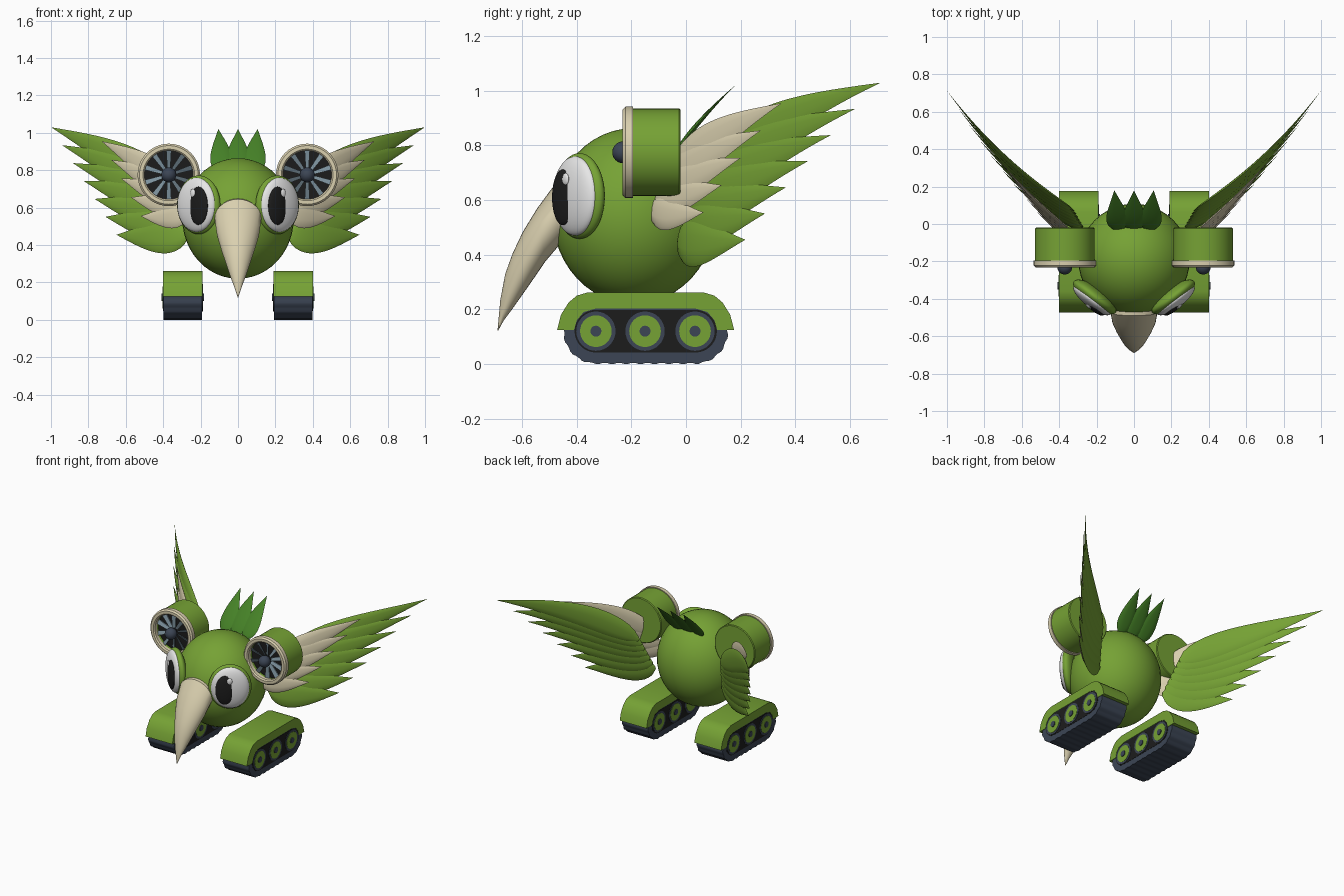
import bpy, bmesh
from math import sin, cos, pi, radians
from mathutils import Vector, Matrix

if "Cube" in bpy.data.objects:
    bpy.data.objects.remove(bpy.data.objects["Cube"])


def material(name, r, g, b):
    m = bpy.data.materials.new(name)
    m.use_nodes = True
    m.diffuse_color = (r, g, b, 1)
    bsdf = m.node_tree.nodes["Principled BSDF"]
    bsdf.inputs["Base Color"].default_value = (r, g, b, 1)
    bsdf.inputs["Roughness"].default_value = 0.7
    return m


GREEN = material("leaf green", .18, .36, .035)
DARK_GREEN = material("dark green", .06, .22, .02)
CREAM = material("cream", .70, .63, .43)
SLATE = material("slate", .045, .06, .09)
BLACK = material("black", .012, .012, .012)
WHITE = material("white", .8, .8, .8)
STEEL = material("steel blue", .2, .28, .33)


def finish(name, bm, mat, mirror=True):
    """Turn a bmesh into an object, smooth below 35 degrees, mirrored in x."""
    bmesh.ops.recalc_face_normals(bm, faces=bm.faces)
    for f in bm.faces:
        f.smooth = True
    for e in bm.edges:
        e.smooth = e.calc_face_angle(0) < radians(35)
    me = bpy.data.meshes.new(name)
    bm.to_mesh(me)
    bm.free()
    me.materials.append(mat)
    ob = bpy.data.objects.new(name, me)
    bpy.context.scene.collection.objects.link(ob)
    if mirror:
        ob.modifiers.new("Mirror", "MIRROR").use_mirror_merge = False
    return ob


def loft(bm, rings, closed=False):
    """Skin a list of rings; cap the ends unless the loft closes on itself."""
    vs = [[bm.verts.new(p) for p in ring] for ring in rings]
    n = len(vs[0])
    pairs = list(zip(vs, vs[1:])) + ([(vs[-1], vs[0])] if closed else [])
    for a, b in pairs:
        for i in range(n):
            j = (i + 1) % n
            bm.faces.new((a[i], a[j], b[j], b[i]))
    if not closed:
        bm.faces.new(vs[0][::-1])
        bm.faces.new(vs[-1])


def ellipsoid(bm, loc, scale, turn=0):
    m = Matrix.Translation(loc) @ Matrix.Rotation(turn, 4, "Z") @ Matrix.Diagonal((*scale, 1))
    bmesh.ops.create_uvsphere(bm, u_segments=40, v_segments=24, radius=1, matrix=m)


def prism(bm, outline, x0, x1):
    """Extrude a (y, z) outline along x."""
    loft(bm, [[Vector((x, y, z)) for y, z in outline] for x in (x0, x1)])


def lathe(bm, profile, cx, cz, closed=False, n=40):
    """Spin (radius, y) points about an axis along y."""
    angles = [2 * pi * i / n for i in range(n)]
    loft(bm, [[Vector((cx + r * cos(a), y, cz + r * sin(a))) for a in angles]
              for r, y in profile], closed)


def leaf(bm, base, tip, width, thick, surface, bow=0.0):
    """Lens-shaped feather drawn in 2D and laid on a surface(u, v, depth)."""
    base, tip = Vector(base), Vector(tip)
    along = tip - base
    side = Vector((-along.y, along.x)).normalized()
    rings = []
    for i in range(17):
        t = .004 + .992 * i / 16
        w = sin(pi * t ** .6)
        mid = base + along * t + side * bow * sin(pi * t)
        ring = []
        for k in range(10):
            a = 2 * pi * k / 10
            p = mid + side * (width * w * cos(a))
            ring.append(surface(p.x, p.y, thick * w * sin(a)))
        rings.append(ring)
    loft(bm, rings)


# Body
bm = bmesh.new()
ellipsoid(bm, (0, -.19, .542), (.298, .298, .322))
finish("body", bm, GREEN, mirror=False)

# Beak: (top y, top z, bottom y, bottom z, half width)
bm = bmesh.new()
sections = [(-.40, .66, -.40, .43, .11), (-.49, .645, -.46, .44, .125),
            (-.545, .57, -.515, .375, .115), (-.597, .485, -.563, .305, .092),
            (-.635, .405, -.605, .245, .068), (-.662, .33, -.637, .2, .048),
            (-.68, .235, -.668, .158, .024), (-.69, .125, -.689, .12, .002)]
rings = []
for ty, tz, by, bz, w in sections:
    top, low = Vector((0, ty, tz)), Vector((0, by, bz))
    rings.append([(top + low) / 2 + (top - low) / 2 * sin(a) + Vector((w * cos(a), 0, 0))
                  for a in (2 * pi * k / 28 for k in range(28))])
loft(bm, rings)
finish("beak", bm, CREAM, mirror=False)

# Eyes, stacked outward along the gaze direction
TURN = .6435
GAZE, ACROSS = Vector((.6, -.8, 0)), Vector((.8, .6, 0))
EYE = Vector((.21, -.39, .615))
for name, mat, out, shift, up, scale in (
        ("eye_socket", GREEN, 0, 0, 0, (.14, .05, .157)),
        ("eyeball", WHITE, .02, 0, 0, (.125, .042, .145)),
        ("pupil", BLACK, .05, -.035, -.005, (.062, .017, .102)),
        ("eye_glint", WHITE, .06, -.005, .062, (.018, .008, .022))):
    bm = bmesh.new()
    ellipsoid(bm, EYE + GAZE * out + ACROSS * shift + Vector((0, 0, up)), scale, TURN)
    finish(name, bm, mat)


# Crest
def crest_surface(u, v, d):
    q = (v - .8) / .22
    return Vector((u, -.02 + .16 * q + .04 * q * q + d, v))


bm = bmesh.new()
for x0, x1, w in ((0, 0, .065), (.08, .105, .06), (-.08, -.105, .06)):
    leaf(bm, (x0, .78), (x1, 1.02), w, .012, crest_surface)
finish("crest", bm, DARK_GREEN, mirror=False)


# Wings: long feathers behind, cream coverts in front
def wing_y(x, z):
    s = x - .3
    return .01 + .45 * s + .6 * s * s + .12 * (z - .45)


bm = bmesh.new()
for i in range(7):
    k = i / 6
    leaf(bm, (.32 - .06 * k, .68 - .22 * k), (1 - .35 * k, 1.03 - .575 * k),
         .085 + .005 * k, .02,
         lambda x, z, d, o=.008 * (3 - i): Vector((x, wing_y(x, z) + o + d, z)), .025 - .04 * k)
finish("wing_feathers", bm, GREEN)

bm = bmesh.new()
for i in range(5):
    k = i / 4
    leaf(bm, (.31 - .05 * k, .68 - .11 * k), (.73 - .21 * k, .955 - .4 * k),
         .07 - .008 * k, .016,
         lambda x, z, d, o=.005 * (2 - i): Vector(
             (x, wing_y(x, z) - .08 + .2 * (x - .5) + o + d, z)), .02 - .035 * k)
finish("wing_coverts", bm, CREAM)

# Fan engines
CX, CZ = .37, .775
for name, mat, profile, closed in (
        ("engine_shell", GREEN, [(.155, -.02), (.16, -.025), (.16, -.21),
                                 (.134, -.21), (.134, -.15)], False),
        ("engine_lip", CREAM, [(.13, -.2), (.13, -.224), (.138, -.232), (.157, -.232),
                               (.167, -.222), (.167, -.195)], True),
        ("engine_inside", BLACK, [(.133, -.14), (.133, -.18)], False)):
    bm = bmesh.new()
    lathe(bm, profile, CX, CZ, closed)
    finish(name, bm, mat)

bm = bmesh.new()
for i in range(10):
    a = 2 * pi * (i + .5) / 10
    out, tan = Vector((cos(a), 0, sin(a))), Vector((-sin(a), 0, cos(a)))
    loft(bm, [[Vector((CX, -.195, CZ)) + out * r + tan * w * p + Vector((0, .006 * p + .003 * q, 0))
               for p, q in ((-1, -1), (1, -1), (1, 1), (-1, 1))]
              for r, w in ((.03, .008), (.132, .014))])
finish("fan_blades", bm, STEEL)
bm = bmesh.new()
ellipsoid(bm, (CX, -.23, CZ), (.04, .04, .04))
finish("fan_hub", bm, SLATE)


# Crawler tracks
def stadium(y0, y1, zc, r, n=24, tooth=0.0):
    """Rounded (y, z) outline, optionally with small cleats."""
    pts = [(y1, -pi / 2 + pi * i / n) for i in range(n)]
    pts += [(y1 + (y0 - y1) * i / n, pi / 2) for i in range(n)]
    pts += [(y0, pi / 2 + pi * i / n) for i in range(n)]
    pts += [(y0 + (y1 - y0) * i / n, -pi / 2) for i in range(n)]
    return [(y + (r - tooth * (i // 2 % 2)) * cos(a), zc + (r - tooth * (i // 2 % 2)) * sin(a))
            for i, (y, a) in enumerate(pts)]


MID = .295
WHEELS = (-.33, -.15, .033)
bm = bmesh.new()
prism(bm, stadium(-.33, .035, .12, .12, 28, .004), MID - .103, MID + .103)
finish("track_belt", bm, SLATE)
bm = bmesh.new()
prism(bm, stadium(-.33, .035, .12, .078), MID - .1045, MID + .1045)
finish("track_side_plate", bm, BLACK)

for name, mat, radius, half in (("wheel_rim", SLATE, .072, .107),
                                ("wheel_disc", GREEN, .058, .109),
                                ("wheel_hub", SLATE, .02, .114)):
    bm = bmesh.new()
    for y in WHEELS:
        prism(bm, stadium(y, y, .12, radius, 16)[:16] + stadium(y, y, .12, radius, 16)[32:48],
              MID - half, MID + half)
    finish(name, bm, mat)

# Fenders over the tracks: outer arch, then the inner arch back
outer = [(-.472, .125), (-.458, .18), (-.43, .225), (-.4, .25), (-.36, .262)]
inner = [(-.41, .125), (-.4, .16), (-.375, .19), (-.33, .203)]
flip = lambda pts: [(-.296 - y, z) for y, z in reversed(pts)]
bm = bmesh.new()
prism(bm, outer + flip(outer) + flip(inner)[::-1] + inner[::-1], MID - .106, MID + .106)
finish("track_fender", bm, GREEN)
